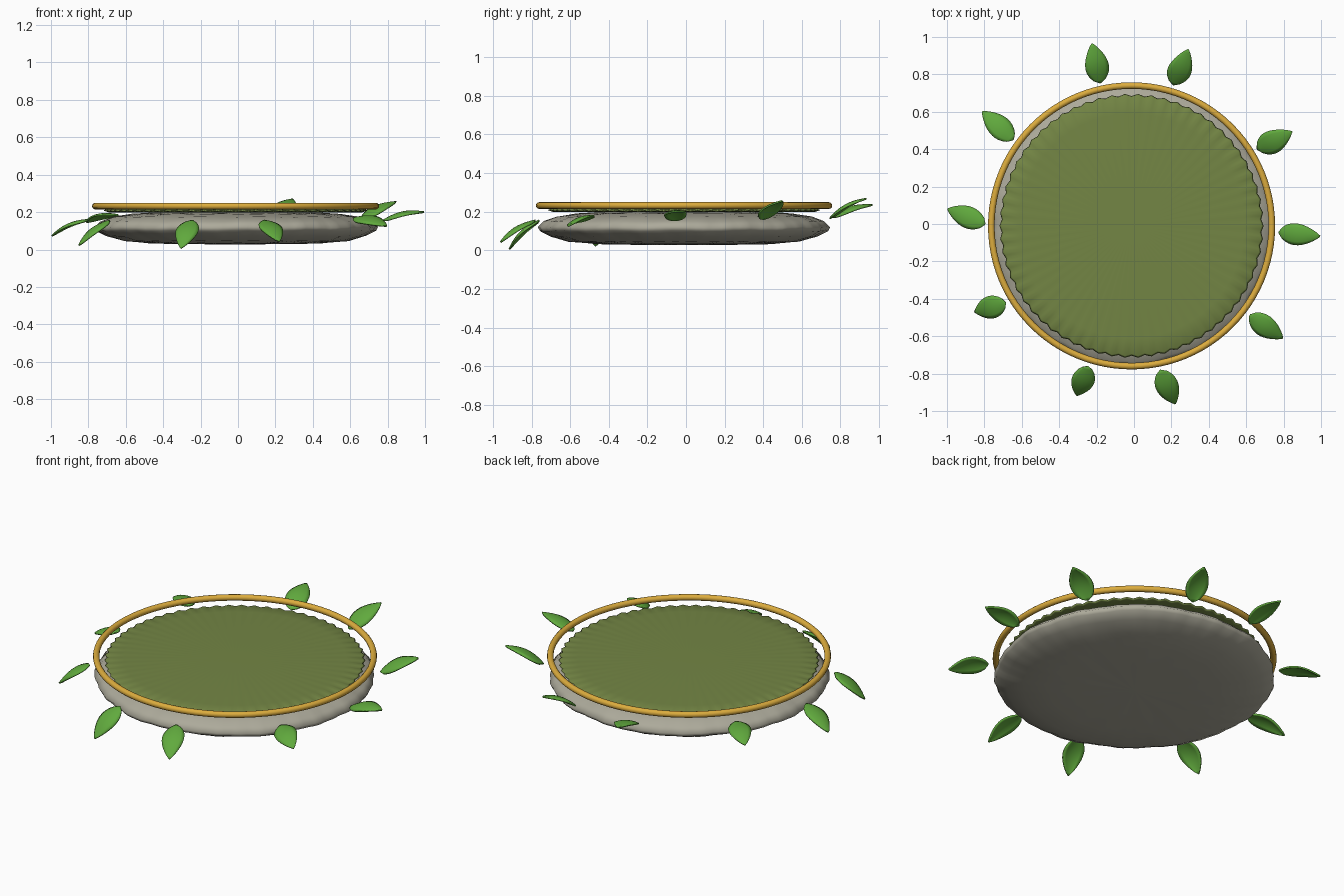
import bpy, bmesh, math
from mathutils import Vector

if "Cube" in bpy.data.objects:
    bpy.data.objects.remove(bpy.data.objects["Cube"])

CX, CY = -0.013, -0.01


def material(name, rgb):
    m = bpy.data.materials.new(name)
    m.diffuse_color = (*[c ** 2.2 for c in rgb], 1)
    m.use_nodes = True
    m.node_tree.nodes["Principled BSDF"].inputs["Base Color"].default_value = m.diffuse_color
    return m


STONE = material("grey stone", (0.67, 0.66, 0.60))
MOSS = material("olive moss", (0.45, 0.52, 0.275))
GOLD = material("gold", (0.86, 0.67, 0.25))
LEAF = material("leaf green", (0.38, 0.66, 0.25))


def finish(bm, name, mat):
    bmesh.ops.recalc_face_normals(bm, faces=bm.faces)
    for f in bm.faces:
        f.smooth = True
    me = bpy.data.meshes.new(name)
    bm.to_mesh(me)
    bm.free()
    me.materials.append(mat)
    ob = bpy.data.objects.new(name, me)
    bpy.context.collection.objects.link(ob)
    return ob


def disc(name, mat, profile, segs, wobble):
    """Closed turned shape: profile runs from bottom centre to top centre."""
    bm = bmesh.new()
    bottom = bm.verts.new((CX, CY, profile[0][1]))
    top = bm.verts.new((CX, CY, profile[-1][1]))
    rings = []
    for r, z in profile[1:-1]:
        ring = []
        for i in range(segs):
            a = 2 * math.pi * i / segs
            dr, dz = wobble(a, i, r, z)
            ring.append(bm.verts.new((CX + (r + dr) * math.cos(a),
                                      CY + (r + dr) * math.sin(a), z + dz)))
        rings.append(ring)
    for i in range(segs):
        j = (i + 1) % segs
        bm.faces.new((bottom, rings[0][j], rings[0][i]))
        bm.faces.new((top, rings[-1][i], rings[-1][j]))
        for lo, hi in zip(rings, rings[1:]):
            bm.faces.new((lo[i], lo[j], hi[j], hi[i]))
    return finish(bm, name, mat)


# Uneven stone slab with a rounded, rippled rim
def stone_wobble(a, i, r, z):
    n = math.sin(7 * a + 1) + 0.8 * math.sin(17 * a + 9 * z) + 0.7 * math.sin(41 * a + 2)
    k = r / 0.76
    return 0.0035 * n * k, 0.002 * k * math.sin(13 * a + 20 * r)


disc("stone_slab", STONE,
     [(0, 0.028), (0.25, 0.029), (0.45, 0.033), (0.60, 0.046), (0.69, 0.072),
      (0.745, 0.10), (0.755, 0.12), (0.725, 0.15), (0.66, 0.174), (0.56, 0.19),
      (0.45, 0.197), (0, 0.20)], 144, stone_wobble)


# Thin moss sheet with a scalloped rim
def moss_wobble(a, i, r, z):
    if r < 0.65:
        return 0, 0
    s = math.cos(62 * a)
    return 0.006 * s, 0.002 * s


disc("moss_top", MOSS,
     [(0, 0.199), (0.60, 0.199), (0.685, 0.201), (0.70, 0.206), (0.69, 0.212),
      (0.60, 0.217), (0, 0.218)], 248, moss_wobble)

# Gold hoop
bpy.ops.mesh.primitive_torus_add(major_radius=0.75, minor_radius=0.0175,
                                 major_segments=96, minor_segments=12,
                                 location=(CX, CY, 0.232))
hoop = bpy.context.object
hoop.name = "gold_hoop"
hoop.data.materials.append(GOLD)
bpy.ops.object.shade_smooth()


# Arched, pointed leaf from root to tip
def leaf(name, root, tip, width, roll):
    root, tip = Vector(root), Vector(tip)
    d = (tip - root).normalized()
    side = Vector((0, 0, 1)).cross(d).normalized()
    up = d.cross(side)
    c, s = math.cos(math.radians(roll)), math.sin(math.radians(roll))
    side, up = side * c + up * s, up * c - side * s
    bm = bmesh.new()
    nu, nv = 12, 6
    rows = []
    for i in range(nu + 1):
        t = i / nu
        w = width / 2 * (math.sin(math.pi * t ** 0.8) ** 0.8 if 0 < i < nu else 0.03)
        row = []
        for j in range(nv + 1):
            v = 2 * j / nv - 1
            p = root.lerp(tip, t) + side * (w * v)
            p += up * (0.022 * math.sin(math.pi * t) - 0.012 * v * v * w / (width / 2))
            row.append(bm.verts.new(p))
        rows.append(row)
    for a, b in zip(rows, rows[1:]):
        for j in range(nv):
            bm.faces.new((a[j], b[j], b[j + 1], a[j + 1]))
    ob = finish(bm, name, LEAF)
    mod = ob.modifiers.new("thickness", 'SOLIDIFY')
    mod.thickness = 0.009
    mod.offset = 0
    return ob


LEAVES = [
    ((-0.18, 0.755, 0.17), (-0.225, 0.965, 0.235), 0.125, 5),
    ((0.21, 0.745, 0.165), (0.29, 0.935, 0.268), 0.125, 8),
    ((0.66, 0.40, 0.16), (0.845, 0.495, 0.255), 0.125, 8),
    ((0.775, -0.045, 0.155), (0.995, -0.065, 0.20), 0.115, 8),
    ((0.62, -0.485, 0.168), (0.795, -0.61, 0.125), 0.12, 18),
    ((0.14, -0.78, 0.155), (0.22, -0.96, 0.042), 0.12, 5),
    ((-0.245, -0.76, 0.155), (-0.305, -0.915, 0.006), 0.12, -8),
    ((-0.685, -0.42, 0.155), (-0.85, -0.47, 0.022), 0.12, -5),
    ((-0.795, 0.0, 0.16), (-0.995, 0.08, 0.073), 0.115, -5),
    ((-0.645, 0.45, 0.185), (-0.81, 0.60, 0.145), 0.12, 5),
]
for n, args in enumerate(LEAVES):
    leaf(f"leaf_{n + 1}", *args)
